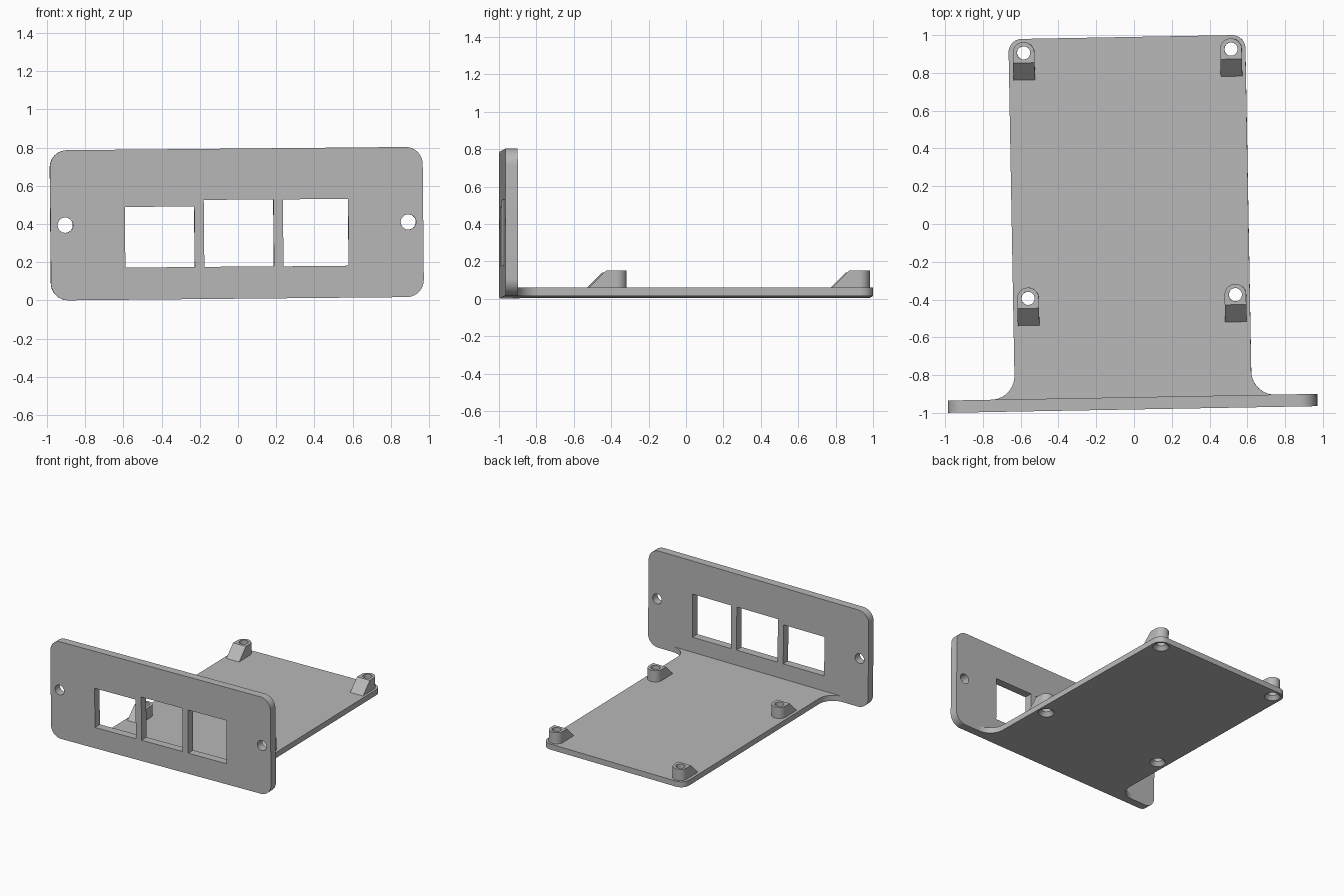
import bpy
import bmesh
from math import radians, cos, sin
from mathutils import Matrix, Vector

if "Cube" in bpy.data.objects:
    bpy.data.objects.remove(bpy.data.objects["Cube"])

grey = bpy.data.materials.new("plain_grey")
grey.use_nodes = True
colour = (0.48, 0.48, 0.48, 1)
grey.diffuse_color = colour
grey.node_tree.nodes["Principled BSDF"].inputs["Base Color"].default_value = colour

UPRIGHT = Matrix.Rotation(radians(90), 4, "X")
FLAT = Matrix.Identity(4)


def arc(cx, cy, r, start, end, steps=10):
    angles = [radians(start + (end - start) * i / steps) for i in range(steps + 1)]
    return [(cx + r * cos(a), cy + r * sin(a)) for a in angles]


def circle(cx, cy, r):
    return arc(cx, cy, r, 0, 360, 32)[:-1]


def rectangle(x0, x1, y0, y1):
    return [(x0, y0), (x1, y0), (x1, y1), (x0, y1)]


def loft(name, rings, matrix=FLAT, ramp=None):
    """Closed solid through (height, outline) rings, optionally cut by a ramp plane."""
    bm = bmesh.new()
    loops = [[bm.verts.new((x, y, z)) for x, y in outline] for z, outline in rings]
    for low, high in zip(loops, loops[1:]):
        for i in range(len(low)):
            j = (i + 1) % len(low)
            bm.faces.new((low[i], low[j], high[j], high[i]))
    bm.faces.new(loops[0][::-1])
    bm.faces.new(loops[-1])
    if ramp:
        bmesh.ops.bisect_plane(bm, geom=bm.verts[:] + bm.edges[:] + bm.faces[:],
                               plane_co=ramp[0], plane_no=ramp[1], clear_outer=True)
        rim = [e for e in bm.edges if e.is_boundary]
        bmesh.ops.holes_fill(bm, edges=rim, sides=0)
    bmesh.ops.transform(bm, matrix=matrix, verts=bm.verts)
    bmesh.ops.recalc_face_normals(bm, faces=bm.faces)
    mesh = bpy.data.meshes.new(name)
    bm.to_mesh(mesh)
    bm.free()
    mesh.materials.append(grey)
    obj = bpy.data.objects.new(name, mesh)
    bpy.context.collection.objects.link(obj)
    return obj


def cut(obj, cutter):
    cutter.hide_render = True
    mod = obj.modifiers.new("cut", "BOOLEAN")
    mod.operation = "DIFFERENCE"
    mod.solver = "EXACT"
    mod.object = cutter
    bpy.context.view_layer.objects.active = obj
    bpy.ops.object.modifier_apply(modifier=mod.name)
    bpy.data.objects.remove(cutter)


# Upright panel with rounded corners
W, H, R = 0.975, 0.785, 0.09
FRONT, BACK = 0.982, 0.917
outline = (arc(W - R, H - R, R, 0, 90) + arc(R - W, H - R, R, 90, 180)
           + arc(R - W, R, R, 180, 270) + arc(W - R, R, R, 270, 360))
panel = loft("front_panel", [(BACK, outline), (FRONT, outline)], UPRIGHT)

# Port windows and screw holes through the panel
openings = [rectangle(-0.585, -0.222, 0.168, 0.485),
            rectangle(-0.172, 0.192, 0.168, 0.518),
            rectangle(0.242, 0.583, 0.167, 0.517),
            circle(-0.897, 0.393, 0.04), circle(0.897, 0.393, 0.04)]
for shape in openings:
    cut(panel, loft("cutter", [(BACK - 0.1, shape), (FRONT + 0.1, shape)], UPRIGHT))

# Base plate flaring into the panel through two fillets
HALF, END, CORNER, FILLET, THICK = 0.627, 0.99, 0.07, 0.125, 0.045
plate = (arc(HALF - CORNER, END - CORNER, CORNER, 0, 90)
         + arc(CORNER - HALF, END - CORNER, CORNER, 90, 180)
         + arc(-HALF - FILLET, FILLET - BACK, FILLET, 0, -90)
         + arc(HALF + FILLET, FILLET - BACK, FILLET, 270, 180))
base = loft("base_plate", [(0, plate), (THICK, plate)])
parts = [panel, base]

# Ramped standoffs, each with a screw hole countersunk from below
POST_R, POST_TOP = 0.057, 0.136
for end, y in (("front", -0.384), ("back", 0.916)):
    for side, x in (("right", -0.547), ("left", 0.551)):
        toe = y - 0.145
        shape = arc(x, y, POST_R, 0, 180, 20) + [(x - POST_R, toe), (x + POST_R, toe)]
        post = loft(f"{end}_{side}_standoff", [(THICK, shape), (POST_TOP, shape)],
                    ramp=(Vector((x, toe + 0.001, THICK)), Vector((0, -1, 1))))
        for target in (post, base):
            bore = circle(x, y, 0.035)
            cut(target, loft("cutter", [(-0.01, circle(x, y, 0.068)),
                                        (0.03, bore), (0.2, bore)]))
        parts.append(post)

# Slight overall lean and turn
lean = (Matrix.Translation((-0.02, 0, 0.0093)) @ Matrix.Rotation(0.018, 4, "Z")
        @ Matrix.Rotation(-0.0095, 4, "Y"))
bpy.ops.object.select_all(action="DESELECT")
for part in parts:
    part.data.transform(lean)
    part.select_set(True)
bpy.context.view_layer.objects.active = panel
bpy.ops.object.shade_smooth_by_angle(angle=radians(30))
